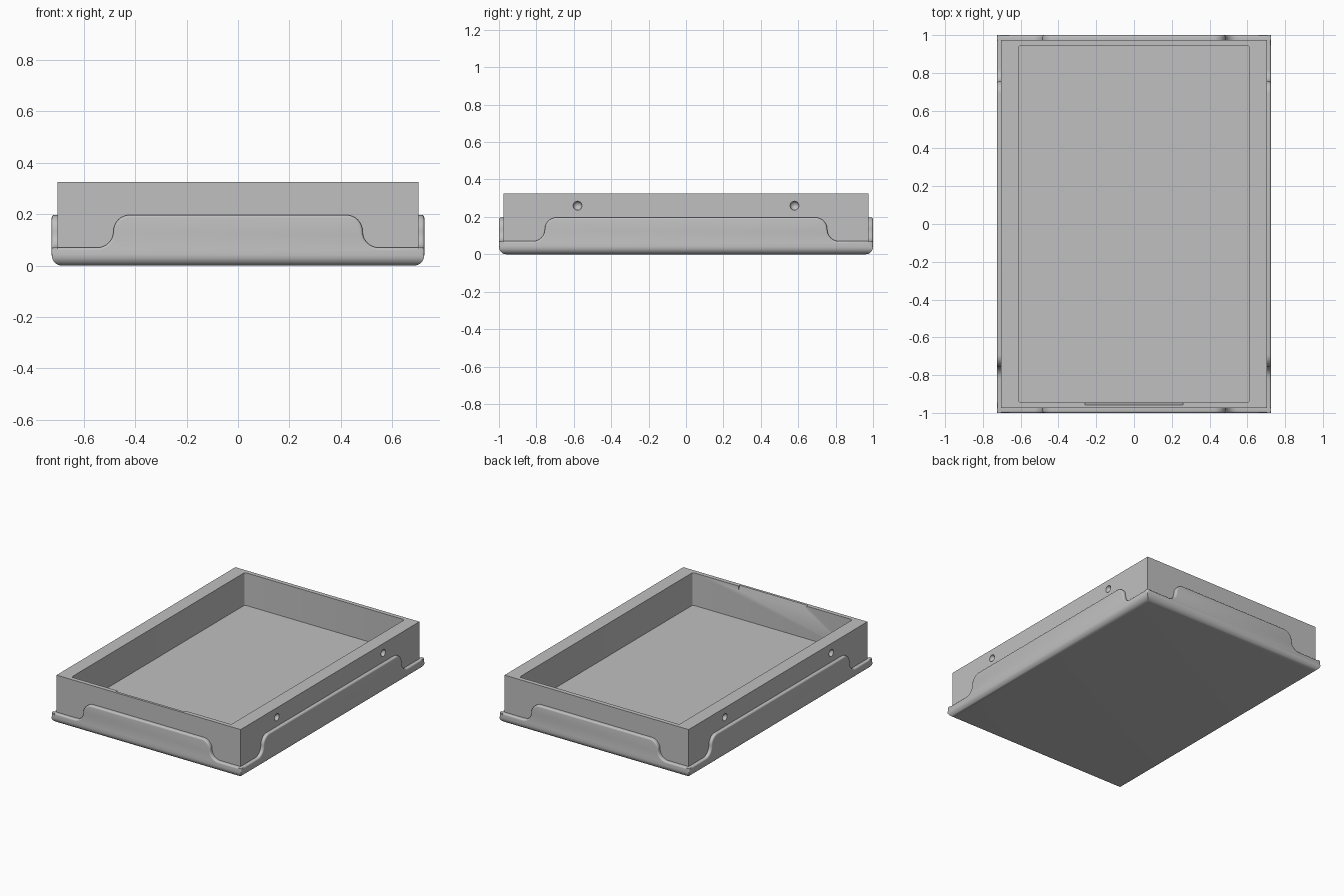
import bpy, bmesh, math
from mathutils import Matrix, Vector

if "Cube" in bpy.data.objects:
    bpy.data.objects.remove(bpy.data.objects["Cube"], do_unlink=True)

grey = bpy.data.materials.new("plain grey")
grey.use_nodes = True
grey.diffuse_color = (0.527, 0.527, 0.527, 1)
grey.node_tree.nodes["Principled BSDF"].inputs["Base Color"].default_value = grey.diffuse_color

# Overall sizes
TRAY_X, TRAY_Y = 0.725, 1.0
BOX_X, BOX_Y, BOX_TOP = 0.703, 0.975, 0.325
HOLLOW_X, HOLLOW_Y, FLOOR = 0.61, 0.945, 0.10
FILLET, LIP, TAB, ARC = 0.04, 0.07, 0.197, 0.063


def finish(bm, name):
    bmesh.ops.recalc_face_normals(bm, faces=bm.faces)
    mesh = bpy.data.meshes.new(name)
    bm.to_mesh(mesh)
    bm.free()
    mesh.materials.append(grey)
    obj = bpy.data.objects.new(name, mesh)
    bpy.context.collection.objects.link(obj)
    return obj


def activate(obj):
    bpy.ops.object.select_all(action='DESELECT')
    obj.select_set(True)
    bpy.context.view_layer.objects.active = obj


def smooth(obj):
    activate(obj)
    bpy.ops.object.shade_smooth_by_angle(angle=math.radians(35))


def block(hx, hy, z0, z1):
    bm = bmesh.new()
    m = Matrix.Translation((0, 0, (z0 + z1) / 2)) @ Matrix.Diagonal((2 * hx, 2 * hy, z1 - z0, 1))
    bmesh.ops.create_cube(bm, size=1, matrix=m)
    return bm


def prism(points, push):
    """Extrude a closed outline along a vector."""
    bm = bmesh.new()
    face = bm.faces.new([bm.verts.new(p) for p in points])
    new = bmesh.ops.extrude_face_region(bm, geom=[face])["geom"]
    bmesh.ops.translate(bm, vec=push, verts=[v for v in new if isinstance(v, bmesh.types.BMVert)])
    return bm


# Tray base with a rounded lower edge
bm = block(TRAY_X, TRAY_Y, 0, FILLET + 0.001)
low = [e for e in bm.edges if all(v.co.z < 0.001 for v in e.verts)]
bmesh.ops.bevel(bm, geom=low, offset=FILLET, segments=8, profile=0.5, affect='EDGES')
smooth(finish(bm, "tray_base"))


# Tray walls: a low lip that rises through two arcs into a long tab
def wall_outline(half, bend):
    mid = (LIP + TAB) / 2
    rise = (TAB - LIP) / 2
    steps = [i * math.pi / 16 for i in range(9)]
    side = [(half, FILLET), (half, LIP)]
    side += [(bend + ARC * (1 - math.sin(a)), LIP + rise * (1 - math.cos(a))) for a in steps]
    side += [(bend - ARC * (1 - math.cos(a)), mid + rise * math.sin(a)) for a in steps[1:]]
    return side + [(-u, z) for u, z in reversed(side)]


def tray_wall(name, half, bend, outer, thick, turn):
    pts = [Vector((u, -outer, z)) for u, z in wall_outline(half, bend)]
    bm = prism(pts, Vector((0, thick, 0)))
    rim = [e for e in bm.edges
           if all(v.co.y < -outer + 0.001 for v in e.verts)
           and any(v.co.z > FILLET + 0.001 for v in e.verts)]
    bmesh.ops.bevel(bm, geom=rim, offset=0.01, segments=4, profile=0.5, affect='EDGES')
    bm.transform(Matrix.Rotation(turn, 4, 'Z'))
    smooth(finish(bm, name))


for name, turn in (("front", 0), ("back", math.pi)):
    tray_wall(name + "_tray_wall", TRAY_X, 0.485, TRAY_Y, TRAY_Y - BOX_Y, turn)
for name, turn in (("left", math.pi / 2), ("right", -math.pi / 2)):
    tray_wall(name + "_tray_wall", TRAY_Y, 0.755, TRAY_X, TRAY_X - BOX_X, turn)

# Inner box
box = finish(block(BOX_X, BOX_Y, 0.02, BOX_TOP), "inner_box")
cutters = []

# Hollow with slightly rounded upright corners
bm = block(HOLLOW_X, HOLLOW_Y, FLOOR, BOX_TOP + 0.1)
upright = [e for e in bm.edges if abs(e.verts[0].co.z - e.verts[1].co.z) > 0.1]
bmesh.ops.bevel(bm, geom=upright, offset=0.012, segments=4, profile=0.5, affect='EDGES')
cutters.append(finish(bm, "hollow_cutter"))

# Sloping finger notch at the top of the front wall
notch = [(-0.26, y, z) for y, z in ((-0.958, 0.33), (-0.958, 0.322), (-0.94, 0.288), (-0.94, 0.33))]
cutters.append(finish(prism(notch, Vector((0.52, 0, 0))), "notch_cutter"))

# Round dimples on both long sides
for sx in (-1, 1):
    for sy in (-1, 1):
        bm = bmesh.new()
        bmesh.ops.create_uvsphere(bm, u_segments=24, v_segments=12, radius=0.024,
                                  matrix=Matrix.Translation((sx * BOX_X, sy * 0.58, 0.26)))
        cutters.append(finish(bm, "dimple_cutter"))

for cutter in cutters:
    cutter.hide_render = True
    mod = box.modifiers.new("cut", 'BOOLEAN')
    mod.operation = 'DIFFERENCE'
    mod.solver = 'EXACT'
    mod.object = cutter
    activate(box)
    bpy.ops.object.modifier_apply(modifier=mod.name)
    bpy.data.objects.remove(cutter, do_unlink=True)
smooth(box)
